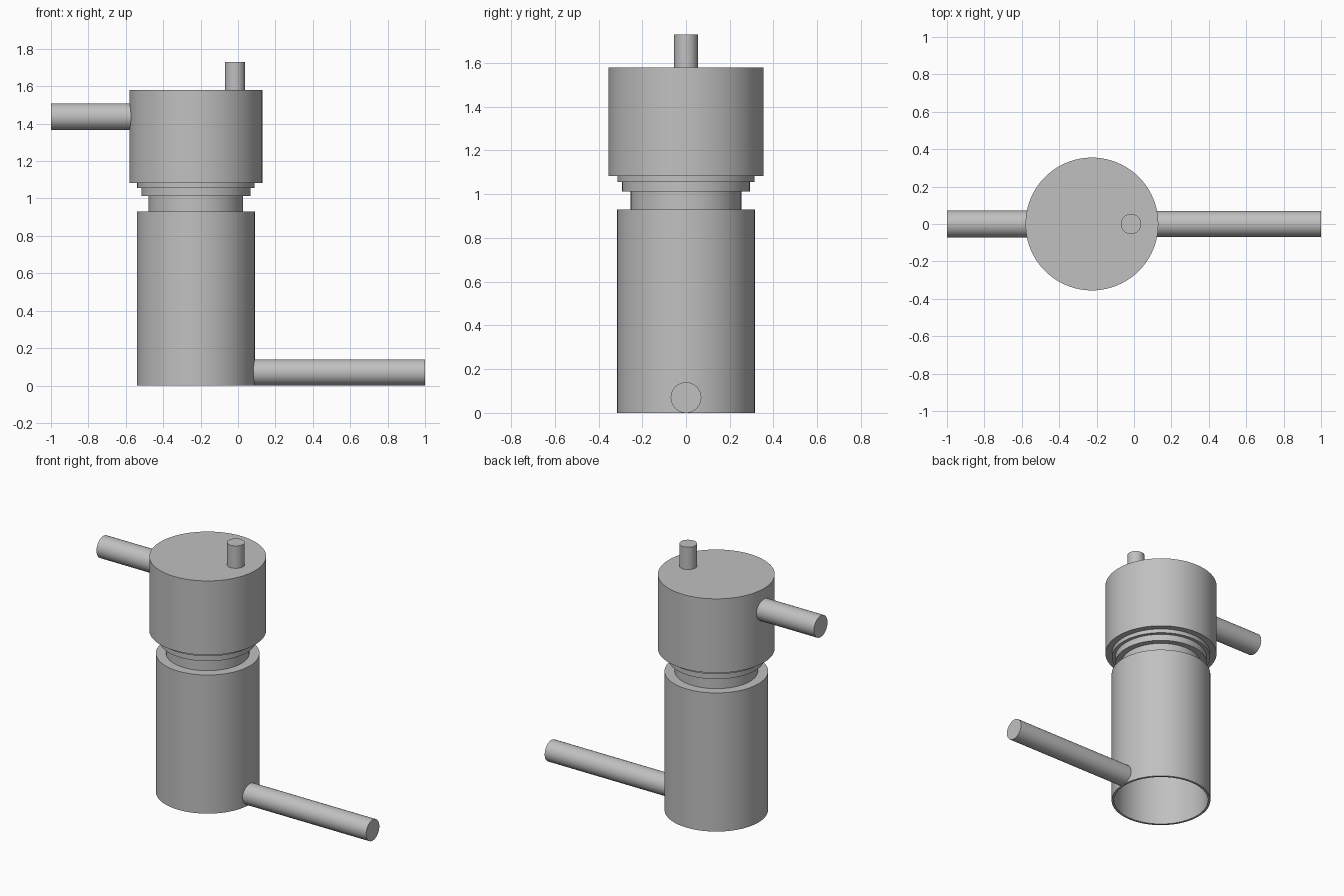
import bpy, bmesh, math
from mathutils import Matrix, Vector

cube = bpy.data.objects.get("Cube")
if cube:
    bpy.data.objects.remove(cube, do_unlink=True)

AXIS_X = -0.225   # vertical axis of the vessel

grey = bpy.data.materials.new("plain_grey")
grey.use_nodes = True
COLOUR = (0.53, 0.53, 0.53, 1)
grey.diffuse_color = COLOUR
grey.node_tree.nodes["Principled BSDF"].inputs["Base Color"].default_value = COLOUR


def finish(name, bm):
    bmesh.ops.recalc_face_normals(bm, faces=bm.faces)
    mesh = bpy.data.meshes.new(name)
    bm.to_mesh(mesh)
    bm.free()
    mesh.materials.append(grey)
    obj = bpy.data.objects.new(name, mesh)
    bpy.context.collection.objects.link(obj)
    bpy.ops.object.select_all(action='DESELECT')
    obj.select_set(True)
    bpy.context.view_layer.objects.active = obj
    bpy.ops.object.shade_smooth_by_angle(angle=math.radians(30))
    return obj


def lathe(name, profile, steps=96):
    """Revolve (radius, z) points about the vessel axis."""
    bm = bmesh.new()
    verts = [bm.verts.new((AXIS_X + r, 0, z)) for r, z in profile]
    edges = [bm.edges.new(pair) for pair in zip(verts, verts[1:])]
    bmesh.ops.spin(bm, geom=verts + edges, cent=(AXIS_X, 0, 0), axis=(0, 0, 1),
                   angle=math.tau, steps=steps)
    bmesh.ops.remove_doubles(bm, verts=bm.verts, dist=0.0001)
    return finish(name, bm)


def rod(name, start, end, radius):
    """Closed cylinder between two points."""
    a, b = Vector(start), Vector(end)
    bm = bmesh.new()
    turn = (b - a).to_track_quat('Z', 'Y').to_matrix().to_4x4()
    bmesh.ops.create_cone(bm, cap_ends=True, segments=48, radius1=radius, radius2=radius,
                          depth=(b - a).length,
                          matrix=Matrix.Translation((a + b) / 2) @ turn)
    return finish(name, bm)


# Hollow lower vessel, open underneath
lathe("lower_vessel", [(0, 0.915), (0.3, 0.915), (0.3, 0), (0.315, 0), (0.315, 0.93), (0, 0.93)])

# Stepped neck and wide head
lathe("neck_and_head", [(0, 0.93), (0.253, 0.93), (0.253, 1.012), (0.292, 1.012),
                        (0.292, 1.056), (0.314, 1.056), (0.314, 1.083),
                        (0.355, 1.083), (0.355, 1.58), (0, 1.58)])

# Side pipes and top stub
rod("lower_pipe", (0.08, 0, 0.07), (1, 0, 0.07), 0.07)
rod("upper_pipe", (-0.56, 0, 1.437), (-1, 0, 1.437), 0.072)
rod("top_stub", (-0.016, 0, 1.56), (-0.016, 0, 1.73), 0.054)
